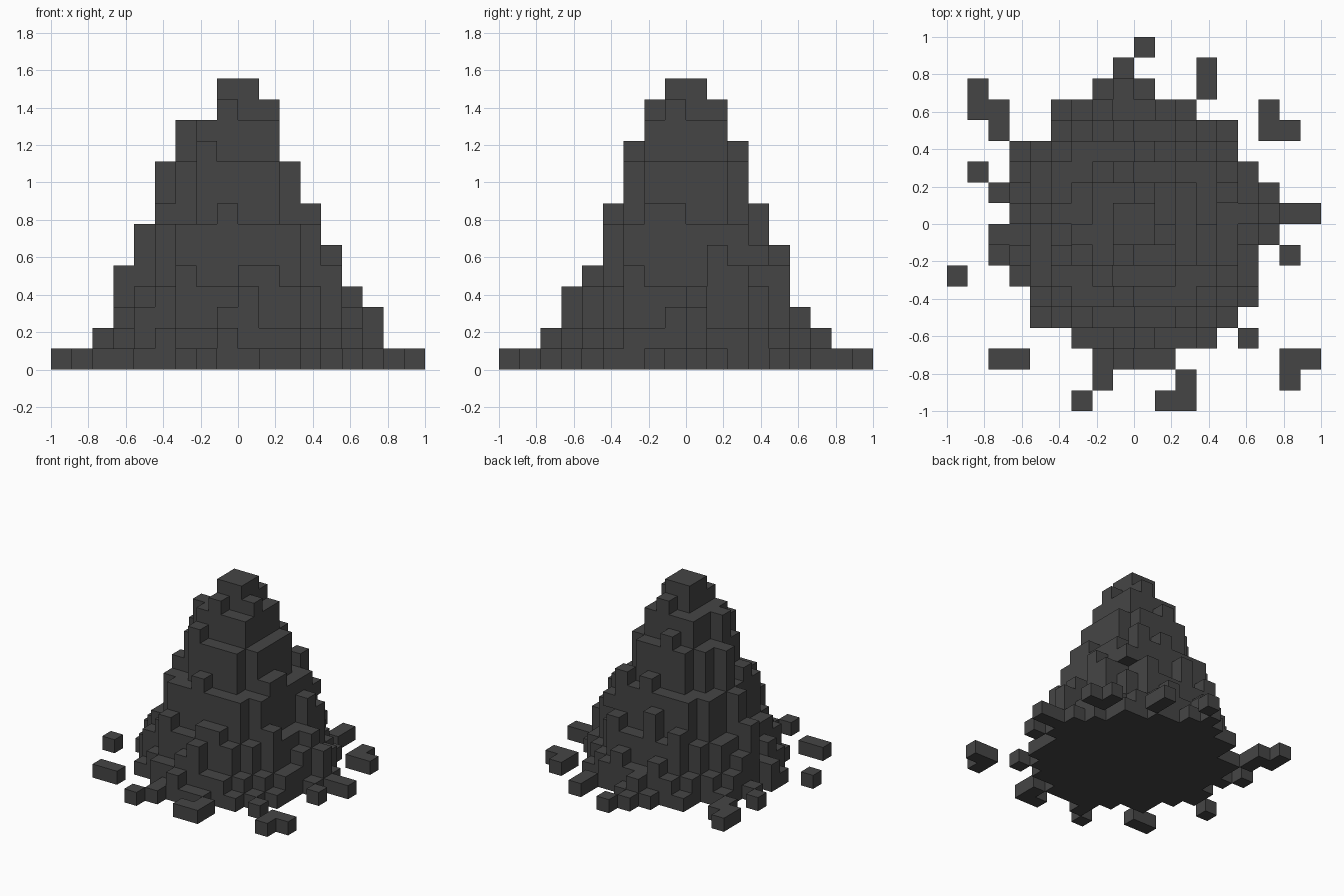
import bpy, bmesh, math, random
from mathutils import Vector

cube = bpy.data.objects.get("Cube")
if cube:
    bpy.data.objects.remove(cube, do_unlink=True)

random.seed(4)
N = 18            # grid cells per side
S = 2.0 / N       # block size

# Dark stone
stone = bpy.data.materials.new("dark grey stone")
stone.use_nodes = True
colour = (0.06, 0.06, 0.06, 1)
stone.diffuse_color = colour
bsdf = stone.node_tree.nodes["Principled BSDF"]
bsdf.inputs["Base Color"].default_value = colour
bsdf.inputs["Roughness"].default_value = 0.9

# Round terraces: (radius in blocks, height in blocks), widest first
TIERS = [(6.1, 2), (5.2, 4), (4.35, 7), (3.0, 10), (2.2, 12), (1.0, 14)]

# Tallest block allowed in each column and each row (row 0 is at the back)
MAX_COL = [1, 1, 2, 5, 7, 10, 12, 12, 14, 14, 13, 10, 8, 6, 4, 3, 1, 1]
MAX_ROW = [1, 1, 2, 3, 6, 8, 11, 13, 14, 14, 13, 11, 8, 5, 4, 2, 1, 1]

# Raised blocks, (column, row): height
BUMPS = {
    (8, 10): 13, (7, 11): 11, (8, 12): 8, (6, 13): 5, (9, 13): 5, (10, 13): 5,
    (8, 14): 3, (9, 14): 4, (8, 15): 2,                               # front
    (10, 9): 13, (12, 9): 8, (12, 10): 8, (13, 7): 6, (13, 6): 5,
    (13, 11): 5, (14, 9): 3, (14, 8): 4, (15, 8): 3,                  # left
    (9, 7): 13, (8, 6): 11, (9, 5): 8, (8, 4): 6, (10, 3): 3, (8, 2): 2,  # back
    (6, 9): 12, (5, 8): 10, (5, 10): 8, (4, 8): 7, (3, 8): 5, (2, 9): 2,  # right
}

# One-block-high foot of the mountain, row: columns
FOOT = {2: (7, 8, 9), 3: (5,), 4: (13,), 5: (3,), 7: (2, 15), 8: (15,),
        9: (2, 15), 10: (2,), 12: (14,), 13: (4, 13), 14: (12,),
        15: (7, 8, 9, 10)}

# Loose rocks on the ground, row: columns
ROCKS = {0: (9,), 1: (8, 12), 2: (1, 12), 3: (1, 2, 15), 4: (2, 15, 16),
         6: (1,), 8: (16, 17), 10: (16,), 11: (0,), 14: (14,),
         15: (2, 3, 16, 17), 16: (7, 11, 16), 17: (6, 10, 11)}

# Single block jutting out of the back left slope (column, row, level)
OVERHANG = (12, 5, 5)


def terrace_height(c, r):
    d = math.hypot(c - 8.5, r - 8.5)
    return max([h for radius, h in TIERS if d < radius], default=0)


def mountain_cells():
    heights = {(c, r): 1 for r, cols in FOOT.items() for c in cols}
    for c in range(N):
        for r in range(N):
            h = terrace_height(c, r)
            if not h:
                continue
            # Rough blocks on the terraces, leaving the front and left as set
            plain = (r > 9 and 5 < c < 12) or (c > 9 and 5 < r < 12)
            if h < 12 and not plain and random.random() < 0.15:
                h += 1
            heights[c, r] = min(h, MAX_COL[c], MAX_ROW[r])
    heights.update(BUMPS)
    cells = {(c, r, k) for (c, r), h in heights.items() for k in range(h)}
    return cells | {OVERHANG}


def build_blocks(name, cells):
    """Make one mesh of the outer faces of the blocks."""
    bm = bmesh.new()
    for c, r, k in sorted(cells):
        centre = Vector(((c + 0.5) * S - 1, 1 - (r + 0.5) * S, (k + 0.5) * S))
        for axis in range(3):
            for sign in (-1, 1):
                n = Vector((0, 0, 0))
                n[axis] = sign
                if (c + int(n.x), r - int(n.y), k + int(n.z)) in cells:
                    continue
                u = Vector((0, 0, 0))
                u[(axis + 1) % 3] = 1
                v = n.cross(u)
                corners = [u + v, v - u, -u - v, u - v]
                bm.faces.new([bm.verts.new(centre + (n + p) * S / 2) for p in corners])
    bmesh.ops.remove_doubles(bm, verts=bm.verts, dist=S * 0.01)
    mesh = bpy.data.meshes.new(name)
    bm.to_mesh(mesh)
    bm.free()
    mesh.materials.append(stone)
    obj = bpy.data.objects.new(name, mesh)
    bpy.context.collection.objects.link(obj)


build_blocks("mountain", mountain_cells())
build_blocks("loose_rocks", {(c, r, 0) for r, cols in ROCKS.items() for c in cols})
